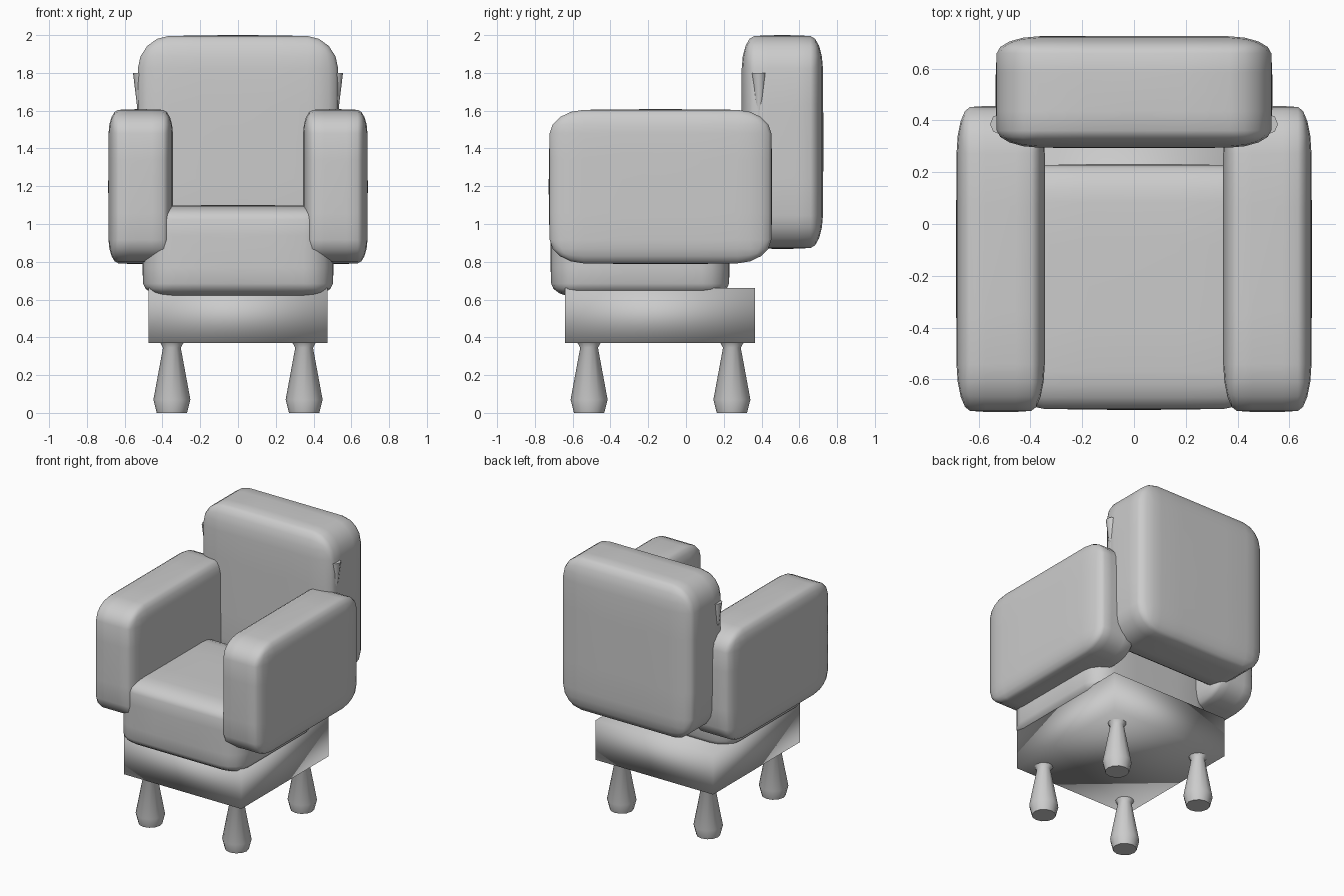
import bpy, bmesh, math
from mathutils import Matrix

if "Cube" in bpy.data.objects:
    bpy.data.objects.remove(bpy.data.objects["Cube"])


def finish(name, bm, smooth=None):
    bmesh.ops.recalc_face_normals(bm, faces=bm.faces)
    for f in bm.faces:
        f.smooth = True
    me = bpy.data.meshes.new(name)
    bm.to_mesh(me)
    bm.free()
    ob = bpy.data.objects.new(name, me)
    bpy.context.collection.objects.link(ob)
    return ob


def box(bm, lo, hi):
    centre = [(a + b) / 2 for a, b in zip(lo, hi)]
    half = [(b - a) / 2 for a, b in zip(lo, hi)]
    bmesh.ops.transform(bm, verts=bm.verts, matrix=Matrix.Translation(centre) @ Matrix.Diagonal((*half, 1)))


def cushion(name, lo, hi):
    # unit cube, rounded and slightly puffed, then stretched to its bounds
    bm = bmesh.new()
    bmesh.ops.create_cube(bm, size=2)
    bmesh.ops.bevel(bm, geom=bm.edges[:], offset=0.3, segments=4, profile=0.5, affect='EDGES')
    bmesh.ops.subdivide_edges(bm, edges=[e for e in bm.edges if e.calc_length() > 1], cuts=3, use_grid_fill=True)
    for v in bm.verts:
        p = v.co.copy()
        for i in range(3):
            u, w = p[(i + 1) % 3], p[(i + 2) % 3]
            v.co[i] *= 1 - 0.018 * max(u * u, w * w)
    box(bm, lo, hi)
    return finish(name, bm)


def turned(name, profile, x, y, sides):
    # lathe a (radius, height) profile, capped at both ends
    bm = bmesh.new()
    rings = [[bm.verts.new((x + r * math.cos(2 * math.pi * i / sides),
                            y + r * math.sin(2 * math.pi * i / sides), z))
              for i in range(sides)] for r, z in profile]
    for a, b in zip(rings, rings[1:]):
        for i in range(sides):
            j = (i + 1) % sides
            bm.faces.new((a[i], a[j], b[j], b[i]))
    bm.faces.new(rings[0])
    bm.faces.new(rings[-1])
    ob = finish(name, bm)
    bpy.ops.object.select_all(action='DESELECT')
    ob.select_set(True)
    bpy.context.view_layer.objects.active = ob
    bpy.ops.object.shade_smooth_by_angle(angle=math.radians(50))
    return ob


# upholstery
cushion("backrest", (-0.535, 0.293, 0.868), (0.535, 0.727, 2.0))
cushion("seat", (-0.507, -0.718, 0.608), (0.507, 0.232, 1.10))

# base block with soft shading
bm = bmesh.new()
bmesh.ops.create_cube(bm, size=2)
box(bm, (-0.475, -0.64, 0.37), (0.475, 0.365, 0.66))
finish("base", bm)

leg = [(0.08, 0), (0.098, 0.07), (0.047, 0.345), (0.064, 0.375)]
peg = [(0.013, 1.45), (0.018, 1.62), (0.04, 1.80)]
for side, s in (("left", -1), ("right", 1)):
    # armrest, legs and side peg
    xs = sorted((s * 0.343, s * 0.687))
    cushion(side + "_armrest", (xs[0], -0.727, 0.788), (xs[1], 0.457, 1.608))
    turned(side + "_front_leg", leg, s * 0.35, -0.513, 12)
    turned(side + "_back_leg", leg, s * 0.35, 0.243, 12)
    turned(side + "_peg", peg, s * 0.516, 0.386, 8)
